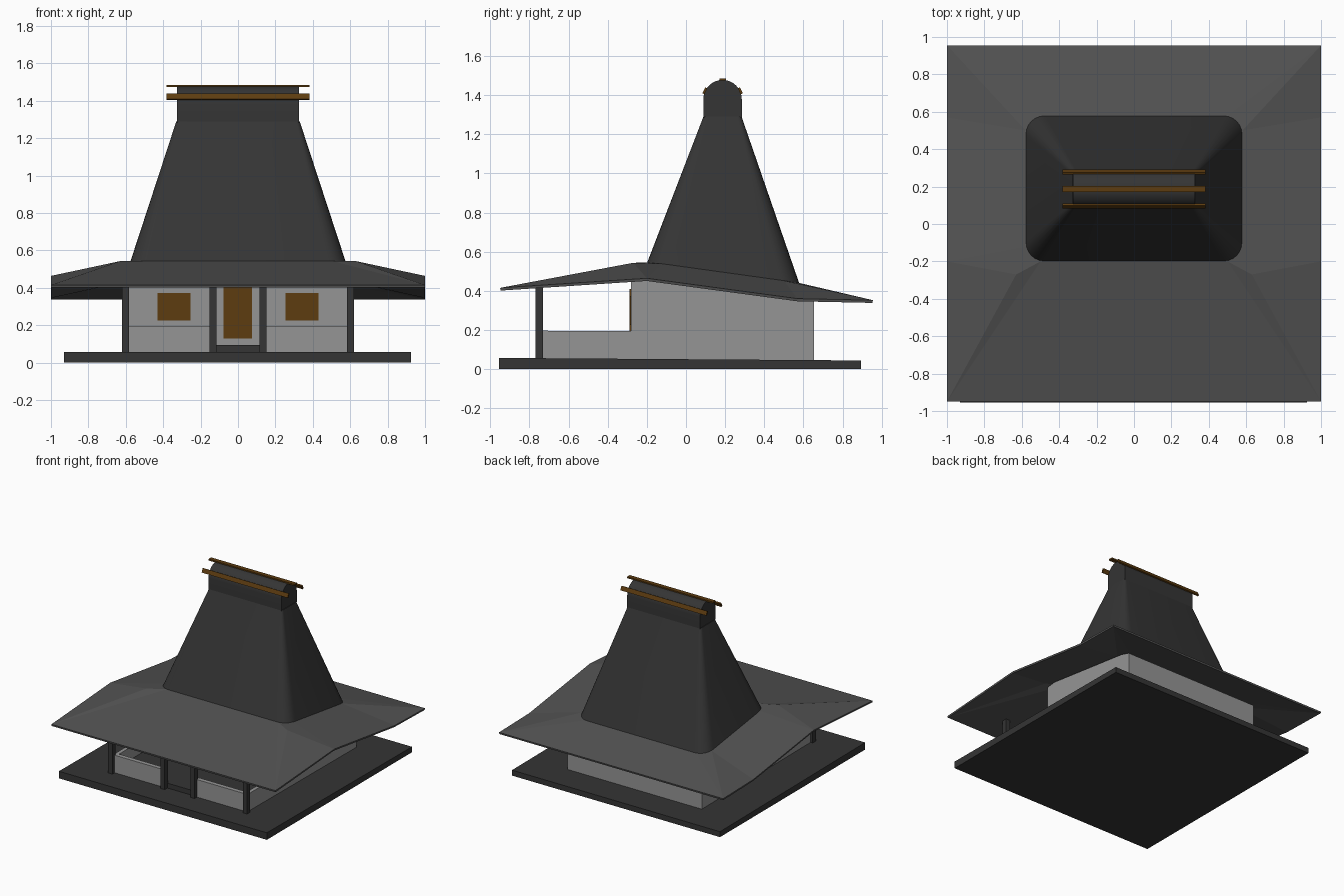
import bpy, bmesh, math
from mathutils import Vector

if "Cube" in bpy.data.objects:
    bpy.data.objects.remove(bpy.data.objects["Cube"])


def material(name, rgb):
    m = bpy.data.materials.new(name)
    m.diffuse_color = (*rgb, 1)
    m.use_nodes = True
    m.node_tree.nodes["Principled BSDF"].inputs["Base Color"].default_value = m.diffuse_color
    return m


DARK = material("dark_stone", (0.035, 0.035, 0.035))
THATCH = material("thatch", (0.035, 0.035, 0.035))
TILE = material("roof_tile", (0.085, 0.085, 0.085))
WALL = material("wall_grey", (0.3, 0.3, 0.3))
WOOD = material("wood", (0.11, 0.045, 0.005))


def mesh(name, verts, faces, mat):
    me = bpy.data.meshes.new(name)
    me.from_pydata(verts, [], faces)
    bm = bmesh.new()
    bm.from_mesh(me)
    bmesh.ops.recalc_face_normals(bm, faces=bm.faces)
    bm.to_mesh(me)
    bm.free()
    ob = bpy.data.objects.new(name, me)
    bpy.context.collection.objects.link(ob)
    me.materials.append(mat)
    return ob


def loft(name, rings, mat):
    """Capped skin through rings with equal point counts."""
    n = len(rings[0])
    verts = [p for r in rings for p in r]
    faces = [(k * n + i, k * n + (i + 1) % n, (k + 1) * n + (i + 1) % n, (k + 1) * n + i)
             for k in range(len(rings) - 1) for i in range(n)]
    faces += [tuple(range(n))[::-1], tuple(range(len(verts) - n, len(verts)))]
    return mesh(name, verts, faces, mat)


def prism(name, profile, x0, x1, mat):
    """Extrude a (y, z) profile along x."""
    return loft(name, [[(x, y, z) for y, z in profile] for x in (x0, x1)], mat)


def box(name, x, y, z, mat):
    return prism(name, [(y[0], z[0]), (y[1], z[0]), (y[1], z[1]), (y[0], z[1])], x[0], x[1], mat)


def smooth(ob, angle):
    bpy.context.view_layer.objects.active = ob
    ob.select_set(True)
    bpy.ops.object.shade_smooth_by_angle(angle=math.radians(angle))
    ob.select_set(False)


# Ground slab, slightly lower at the back
prism("base_slab", [(-0.955, 0), (0.895, 0), (0.895, 0.044), (-0.955, 0.057)], -0.93, 0.926, DARK)

# Main room, its top following the roof slope
prism("room", [(-0.28, 0.04), (0.655, 0.04), (0.655, 0.39), (0.57, 0.415), (-0.2, 0.52), (-0.28, 0.51)],
      -0.6, 0.6, WALL)

# Porch floor, parapets, posts and shutters on each side
box("porch_floor", (-0.58, 0.58), (-0.735, -0.27), (0.045, 0.095), DARK)
for s, side in ((-1, "left"), (1, "right")):
    def span(a, b):
        return sorted((s * a, s * b))
    box(side + "_front_parapet", span(0.13, 0.6), (-0.74, -0.705), (0.045, 0.197), WALL)
    box(side + "_side_parapet", span(0.57, 0.6), (-0.73, -0.27), (0.045, 0.195), WALL)
    box(side + "_outer_post", span(0.583, 0.62), (-0.77, -0.73), (0.045, 0.435), DARK)
    box(side + "_inner_post", span(0.115, 0.153), (-0.77, -0.73), (0.045, 0.435), DARK)
    box(side + "_window_frame", span(0.253, 0.43), (-0.286, -0.27), (0.225, 0.373), WOOD)
    for i, x in enumerate((0.27, 0.35)):
        box(f"{side}_shutter_{i}", span(x, x + 0.064), (-0.29, -0.28), (0.245, 0.352), WOOD)

# Door
box("door", (-0.078, 0.075), (-0.288, -0.27), (0.13, 0.41), WOOD)

# Wide lower roof: right half of the sheet, mirrored and thickened
v = [(0, -0.95, 0.415), (1, -0.95, 0.415), (1, -0.2, 0.464), (1, 0.57, 0.36), (1, 0.955, 0.352),
     (0, 0.955, 0.352), (0, -0.2, 0.545), (0.5, -0.2, 0.545), (0.58, -0.12, 0.538),
     (0.58, 0.5, 0.452), (0.5, 0.58, 0.44), (0, 0.58, 0.44), (0.63, -0.27, 0.543)]
f = [(0, 1, 7, 6), (1, 12, 7), (1, 2, 12), (12, 2, 8, 7), (2, 3, 9, 8), (3, 4, 9),
     (4, 10, 9), (4, 5, 11, 10), (6, 7, 8, 9, 10, 11)]
eaves = mesh("lower_roof", v, f, TILE)
if eaves.data.polygons[0].normal.z < 0:
    eaves.data.flip_normals()
m = eaves.modifiers.new("mirror", 'MIRROR')
m.use_axis[0] = True
t = eaves.modifiers.new("thickness", 'SOLIDIFY')
t.thickness, t.offset = 0.014, -1


# Tall upper roof tapering from a rounded rectangle
def rounded_rect(hx, y0, y1, r, height):
    pts = []
    for cx, cy, a0 in ((hx - r, y1 - r, 0), (r - hx, y1 - r, 90), (r - hx, y0 + r, 180), (hx - r, y0 + r, 270)):
        for i in range(7):
            a = math.radians(a0 + i * 15)
            x, y = cx + r * math.cos(a), cy + r * math.sin(a)
            pts.append((x, y, height(y)))
    return pts


tower = loft("upper_roof", [
    rounded_rect(0.58, -0.2, 0.58, 0.1, lambda y: 0.54 - 0.135 * (y + 0.2)),
    rounded_rect(0.33, 0.089, 0.284, 0.02, lambda y: 1.29)], THATCH)
smooth(tower, 35)

# Rounded ridge cap
CY, CZ, R = 0.187, 1.38, 0.098
arc = [(CY + R * math.cos(math.pi * i / 16), CZ + R * math.sin(math.pi * i / 16)) for i in range(17)]
cap = prism("ridge_cap", arc + [(0.089, 1.285), (0.285, 1.285)], -0.325, 0.325, THATCH)
smooth(cap, 35)

# Wooden ridge poles: top, front and back, lying against the cap
for name, ang in (("top", 90), ("front", 155), ("back", 25)):
    a = math.radians(ang)
    out, tan = Vector((math.cos(a), math.sin(a))), Vector((-math.sin(a), math.cos(a)))
    c = Vector((CY, CZ)) + out * (R + 0.002)
    prof = [c + out * o * 0.006 + tan * q * 0.017 for o, q in ((-1, -1), (1, -1), (1, 1), (-1, 1))]
    prism(name + "_ridge_pole", [tuple(p) for p in prof], -0.383, 0.383, WOOD)
